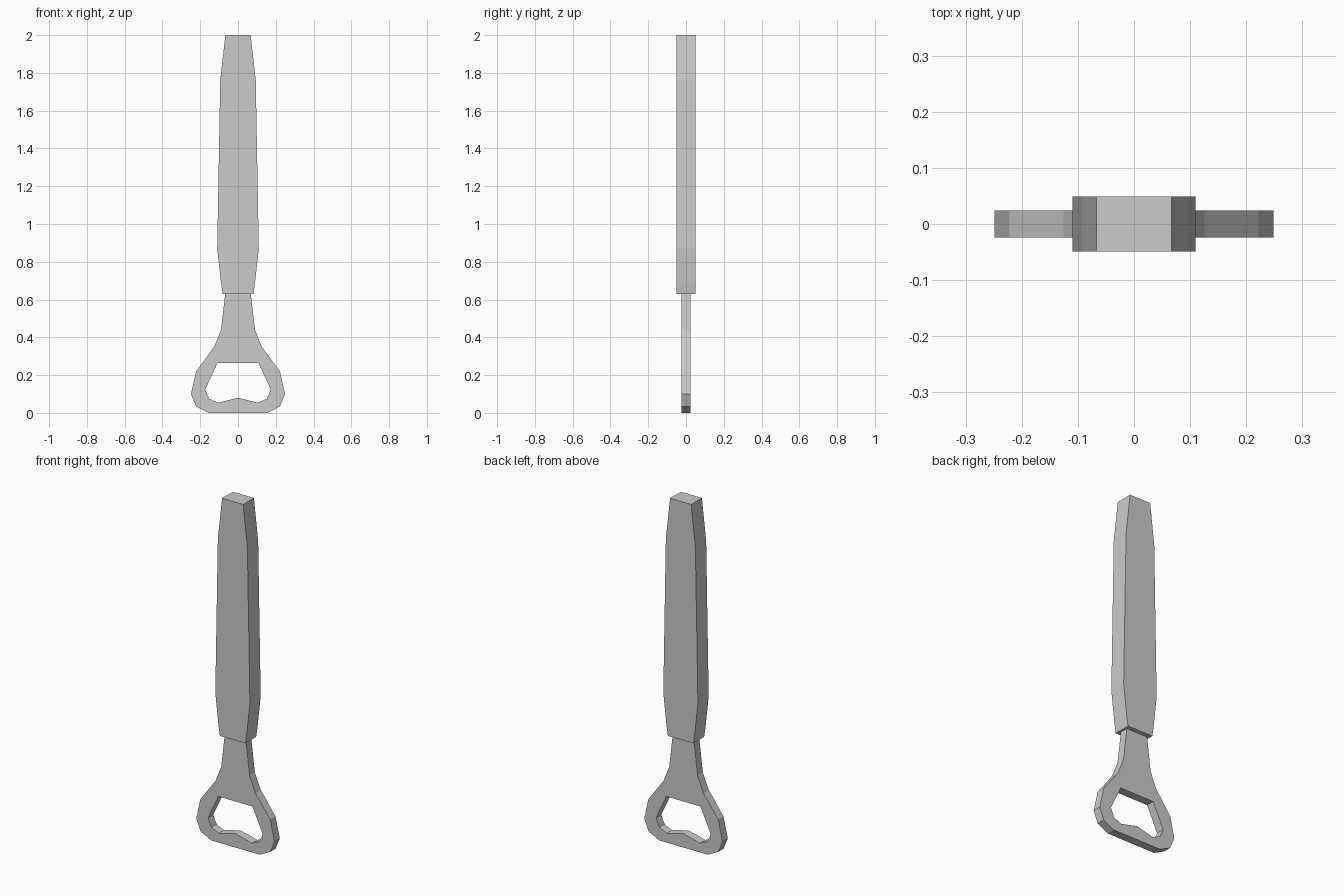
import bpy
import bmesh
from mathutils import Vector

cube = bpy.data.objects.get("Cube")
if cube:
    bpy.data.objects.remove(cube, do_unlink=True)

# Single brushed grey for the whole tool
grey = bpy.data.materials.new("metal_grey")
grey.use_nodes = True
COLOUR = (0.6, 0.6, 0.6, 1.0)
grey.diffuse_color = COLOUR
grey.node_tree.nodes["Principled BSDF"].inputs["Base Color"].default_value = COLOUR


def mirrored(half):
    """Close a right-hand half profile (x, z) with its mirror image."""
    return half + [(-x, z) for x, z in reversed(half) if x > 0]


def plate(name, loops, thickness):
    """Extrude flat outlines (the first is the rim, the rest are holes) along y."""
    bm = bmesh.new()
    edges = []
    for loop in loops:
        verts = [bm.verts.new((x, -thickness / 2, z)) for x, z in loop]
        edges += [bm.edges.new((v, verts[i - 1])) for i, v in enumerate(verts)]
    if len(loops) == 1:
        bm.faces.new(verts)
    else:
        bmesh.ops.triangle_fill(bm, use_beauty=True, use_dissolve=False, edges=edges)
    result = bmesh.ops.extrude_face_region(bm, geom=bm.faces[:], use_keep_orig=True)
    moved = [g for g in result["geom"] if isinstance(g, bmesh.types.BMVert)]
    bmesh.ops.translate(bm, verts=moved, vec=Vector((0, thickness, 0)))
    bmesh.ops.recalc_face_normals(bm, faces=bm.faces[:])
    mesh = bpy.data.meshes.new(name)
    bm.to_mesh(mesh)
    bm.free()
    mesh.materials.append(grey)
    obj = bpy.data.objects.new(name, mesh)
    bpy.context.collection.objects.link(obj)
    return obj


# Thick tapered handle
handle = mirrored([(0.067, 2.0), (0.094, 1.76), (0.11, 0.87), (0.09, 0.69), (0.081, 0.63)])
plate("handle", [handle], 0.098)

# Thin opener head with its neck and lipped opening
rim = mirrored([(0.067, 0.635), (0.09, 0.44), (0.126, 0.35), (0.222, 0.22),
                (0.249, 0.10), (0.222, 0.034), (0.154, 0.0)])
opening = mirrored([(0.108, 0.265), (0.174, 0.124), (0.153, 0.075),
                    (0.106, 0.054), (0.0, 0.08)])
plate("opener_head", [rim, opening], 0.048)
